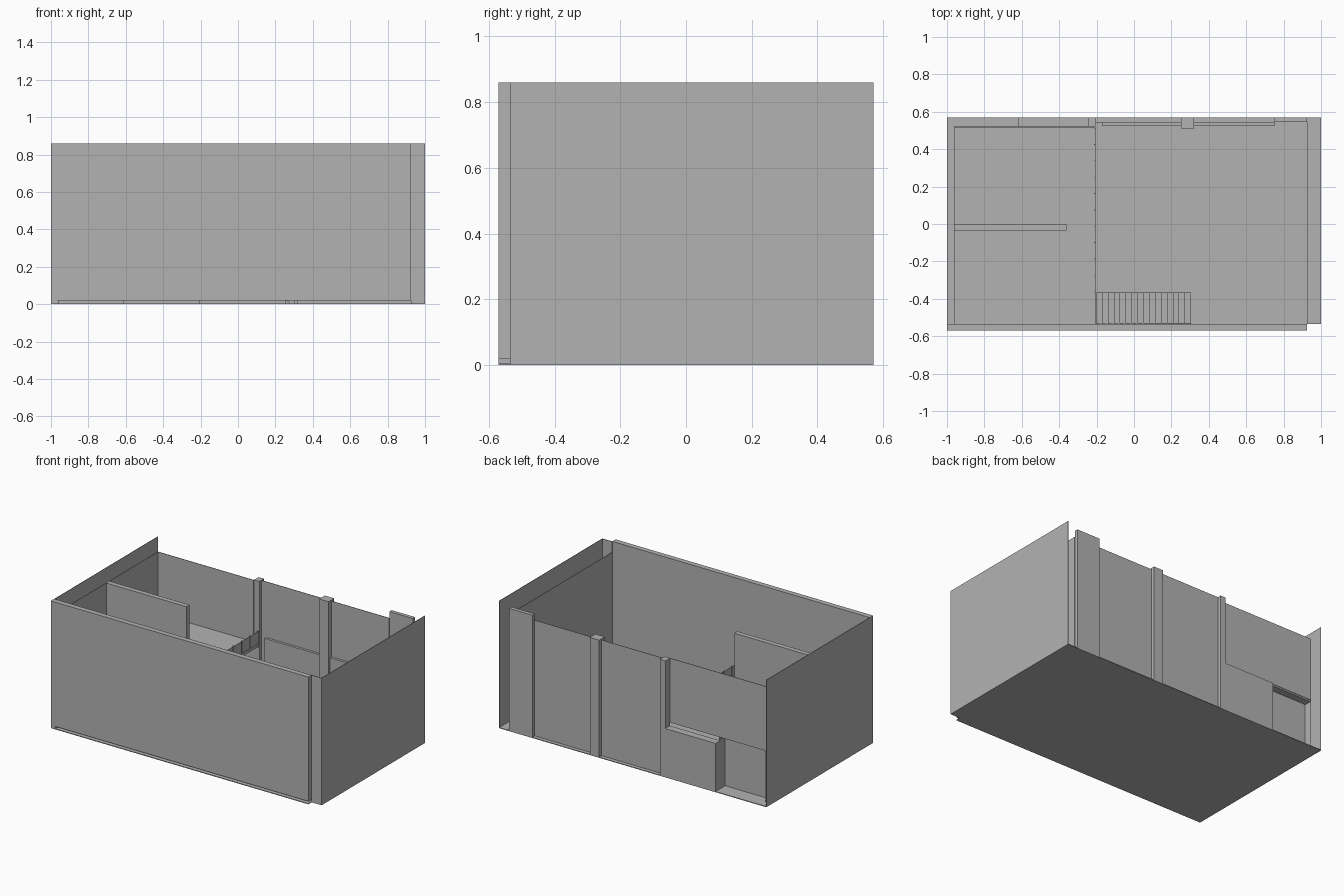
import bpy

cube = bpy.data.objects.get("Cube")
if cube:
    bpy.data.objects.remove(cube, do_unlink=True)

grey = bpy.data.materials.new("plain grey")
grey.use_nodes = True
colour = (0.45, 0.45, 0.45, 1)
grey.diffuse_color = colour
grey.node_tree.nodes["Principled BSDF"].inputs["Base Color"].default_value = colour


def mesh_object(name, verts, faces):
    mesh = bpy.data.meshes.new(name)
    mesh.from_pydata(verts, [], faces)
    mesh.materials.append(grey)
    ob = bpy.data.objects.new(name, mesh)
    bpy.context.collection.objects.link(ob)
    return ob


def box(name, xs, ys, zs):
    """Box between the given limits on each axis."""
    verts = [(x, y, z) for x in xs for y in ys for z in zs]
    faces = [(0, 1, 3, 2), (4, 6, 7, 5), (0, 4, 5, 1),
             (2, 3, 7, 6), (0, 2, 6, 4), (1, 5, 7, 3)]
    return mesh_object(name, verts, faces)


TOP = 0.86       # outer wall height
INNER = 0.787    # inner wall height
DECK = 0.37      # upper floor level
T = 0.003        # thin sheet thickness
FRONT, BACK = -0.535, 0.57

# Ground floor
box("floor", (-1, 1), (FRONT, BACK), (0, 0.005))
box("floor_front_strip", (-1, 0.925), (-BACK, FRONT), (0, 0.005))

# Outer walls: solid front, hollow sides made of two sheets
box("front_wall", (-1, 0.925), (-BACK, FRONT), (0.02, TOP))
box("front_wall_foot", (-1, -0.965), (-BACK, FRONT), (0, 0.02))
box("left_wall_outer", (1 - T, 1), (FRONT, BACK), (0, TOP))
box("left_wall_front_end", (0.925, 1), (FRONT, FRONT + T), (0, TOP))
box("left_wall_inner", (0.925, 0.925 + T), (FRONT, 0.545), (0, INNER))
box("right_wall_outer", (-1, -1 + T), (-BACK, BACK), (0, TOP))
box("right_wall_inner", (-0.96 - T, -0.96), (FRONT, 0.52), (0, INNER))

# Back wall, large bay
box("back_corner_panel", (0.75, 0.925), (0.545, BACK), (0.005, 0.83))
box("back_panel", (-0.205, 0.75), (0.545 - T, 0.545), (0.005, INNER))
box("back_ledge_wall", (-0.17, 0.75), (0.525, 0.545 - T), (0.02, 0.41))
box("back_column", (0.25, 0.32), (0.51, BACK), (0, 0.795))
box("back_post", (-0.245, -0.205), (0.52, BACK), (0, INNER))

# Back wall, two storey bay with recessed entrance
box("back_upper_wall", (-0.96, -0.245), (0.52 - T, 0.52), (0.36, INNER))
box("back_lower_wall", (-0.62, -0.245), (0.52, BACK), (0, 0.33))
box("entrance_wall", (-0.96, -0.62), (0.465, 0.468), (0.005, 0.35))
box("entrance_side", (-0.62, -0.61), (0.465, 0.52), (0.005, 0.35))

# Upper floor and its partition
box("upper_floor", (-0.96, -0.205), (FRONT, 0.52 - T), (0.35, DECK))
box("partition", (-0.96, -0.36), (-0.035, -0.002), (DECK, INNER))

# Railing along the open edge of the upper floor
box("railing_panel", (-0.211, -0.21), (-0.37, 0.515), (DECK, 0.45))
for i in range(11):
    y = 0.515 - i * 0.0875
    box(f"railing_post_{i + 1}", (-0.214, -0.207), (y - 0.004, y), (DECK, 0.455))

# Staircase rising to the upper floor
steps = 16
run, rise = 0.505 / steps, DECK / steps
for i in range(steps):
    x, z = 0.305 - i * run, (i + 1) * rise
    box(f"stair_tread_{i + 1}", (x - run, x), (-0.53, -0.37), (z - rise, z))
for side, y in (("front", -0.535), ("back", -0.37)):
    outline = [(0.305, 0.005), (0.305, 0.035), (-0.2, 0.385), (-0.2, 0.345), (0.28, 0.005)]
    n = len(outline)
    verts = [(x, yy, z) for yy in (y, y + 0.005) for x, z in outline]
    faces = [tuple(range(n)), tuple(reversed(range(n, 2 * n)))]
    faces += [(i, i + n, (i + 1) % n + n, (i + 1) % n) for i in range(n)]
    mesh_object(f"stair_{side}_stringer", verts, faces)
